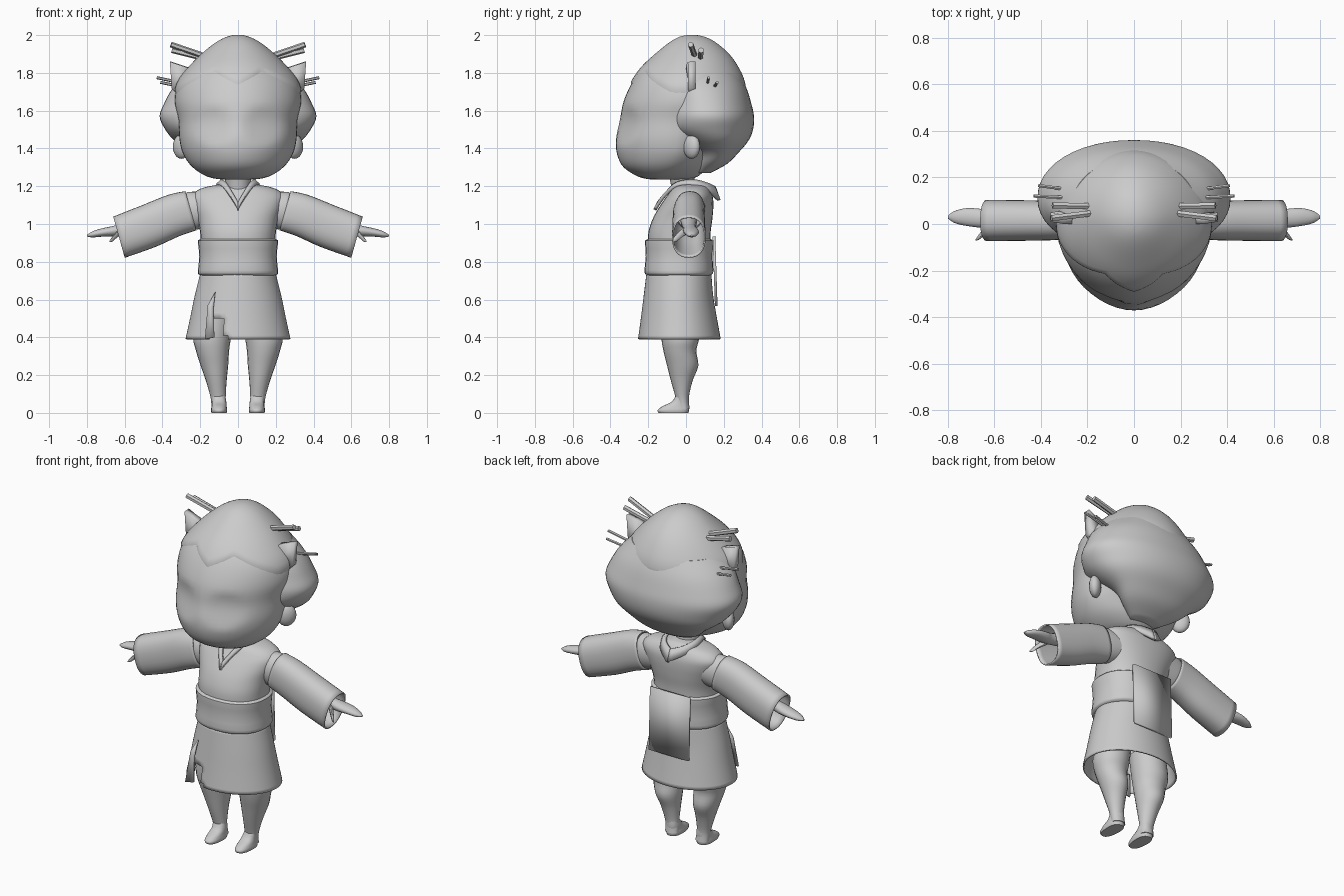
import bpy, bmesh
from math import sin, cos, pi, copysign
from mathutils import Vector

cube = bpy.data.objects.get("Cube")
if cube:
    bpy.data.objects.remove(cube, do_unlink=True)

clay = bpy.data.materials.new("plain grey")
clay.use_nodes = True
grey = (0.6, 0.6, 0.6, 1)
clay.diffuse_color = grey
clay.node_tree.nodes["Principled BSDF"].inputs["Base Color"].default_value = grey


def finish(name, bm, mirror=False, thick=0, angle=40):
    """Turn a bmesh into a smooth-shaded object."""
    bmesh.ops.remove_doubles(bm, verts=bm.verts, dist=0.0002)
    bmesh.ops.recalc_face_normals(bm, faces=bm.faces)
    mesh = bpy.data.meshes.new(name)
    bm.to_mesh(mesh)
    bm.free()
    ob = bpy.data.objects.new(name, mesh)
    bpy.context.collection.objects.link(ob)
    mesh.materials.append(clay)
    if thick:
        mod = ob.modifiers.new("thickness", "SOLIDIFY")
        mod.thickness, mod.offset = thick, 0
    if mirror:
        ob.modifiers.new("mirror", "MIRROR")
    bpy.ops.object.select_all(action="DESELECT")
    bpy.context.view_layer.objects.active = ob
    ob.select_set(True)
    bpy.ops.object.shade_smooth_by_angle(angle=angle * pi / 180)
    return ob


def skin(rows, closed=True, caps=True):
    """Join rows of points into a quad surface."""
    bm = bmesh.new()
    grid = [[bm.verts.new(p) for p in row] for row in rows]
    n = len(rows[0])
    for a, b in zip(grid, grid[1:]):
        for i in range(n if closed else n - 1):
            j = (i + 1) % n
            bm.faces.new((a[i], a[j], b[j], b[i]))
    if caps:
        bm.faces.new(grid[0])
        bm.faces.new(grid[-1])
    return bm


def blend(stations, steps):
    """Catmull-Rom interpolation through the stations."""
    pts = [stations[0], *stations, stations[-1]]
    out = []
    for k in range(len(stations) - 1):
        for s in range(steps):
            t = s / steps
            out.append([0.5 * (2 * b + (c - a) * t + (2 * a - 5 * b + 4 * c - d) * t * t
                               + (3 * b - a - 3 * c + d) * t ** 3)
                        for a, b, c, d in zip(*pts[k:k + 4])])
    return out + [list(stations[-1])]


def ring(cx, cy, rx, front, back, a, power=1.0):
    s, c = sin(a), cos(a)
    r = back if s > 0 else front
    return (cx + rx * copysign(abs(c) ** power, c), cy + r * copysign(abs(s) ** power, s))


def tube(stations, axis="z", sides=32, steps=4, power=1.0, shear=0, caps=True):
    """Stations hold: position, two centre values, width, front depth, back depth."""
    rows = []
    for t, *shape in blend(stations, steps):
        row = []
        for i in range(sides):
            u, v = ring(*shape, 2 * pi * i / sides, power)
            row.append((u, v, t) if axis == "z" else (t + shear * (v - shape[1]), u, v))
        rows.append(row)
    return skin(rows, caps=caps)


def plate(name, points, thick, mirror=False):
    bm = bmesh.new()
    bm.faces.new([bm.verts.new(p) for p in points])
    return finish(name, bm, mirror, thick)


def rod(bm, start, end, radius):
    """Add a square stick between two points."""
    a, b = Vector(start), Vector(end)
    turn = (b - a).to_track_quat("Z", "Y").to_matrix().to_4x4()
    made = bmesh.ops.create_cone(bm, cap_ends=True, segments=6, radius1=radius, radius2=radius,
                                 depth=(b - a).length)
    turn.translation = (a + b) / 2
    bmesh.ops.transform(bm, matrix=turn, verts=made["verts"])


# Head, with slight eye hollows and a nose ridge
skull = [(1.235, 0, -.12, .08, .06, .12), (1.25, 0, -.12, .16, .13, .18),
         (1.3, 0, -.09, .24, .24, .2), (1.37, 0, -.06, .29, .305, .2),
         (1.45, 0, -.05, .31, .32, .24), (1.55, 0, -.03, .315, .32, .3),
         (1.65, 0, 0, .335, .33, .31), (1.75, 0, .01, .315, .295, .295),
         (1.83, 0, .02, .255, .25, .25), (1.9, 0, .03, .185, .185, .19),
         (1.96, 0, .03, .11, .11, .12), (1.99, 0, .03, .05, .055, .06), (2, 0, .03, .005, .005, .005)]
head = tube(skull, sides=48, power=1.05)
for v in head.verts:
    if v.co.y < -.1:
        hollow = max(0, 1 - (abs(v.co.x) - .13) ** 2 / .012 - (v.co.z - 1.52) ** 2 / .012)
        v.co.y += .02 * hollow
finish("head", head)

# Hair cap with a widow's peak, following the skull
levels = blend(skull, 6)


def skull_point(z, a, grow):
    for lo, hi in zip(levels, levels[1:]):
        if lo[0] <= z <= hi[0]:
            t = (z - lo[0]) / (hi[0] - lo[0])
            cx, cy, *r = [p + (q - p) * t for p, q in zip(lo[1:], hi[1:])]
            return (*ring(cx, cy, *[k + grow for k in r], a, 1.05), z + grow * .3)


def hairline(a):
    off = abs((a + pi / 2 + pi) % (2 * pi) - pi)
    if off < .5:
        return 1.725 + .075 * off / .5
    return 1.8 - .12 * min(1, (off - .5) / .8)


cap_rows = []
for k in range(17):
    row = []
    for i in range(64):
        a = 2 * pi * i / 64
        low = hairline(a)
        row.append(skull_point(low + (1.9995 - low) * (1 - (1 - k / 16) ** 1.6), a, .007 if k else -.006))
    cap_rows.append(row)
finish("hair_cap", skin(cap_rows))

# Swept hair roll around the sides and back
finish("hair_roll", tube([
    (1.27, 0, .09, .09, .05, .04), (1.32, 0, .14, .18, .09, .08), (1.38, 0, .17, .25, .13, .11),
    (1.44, 0, .15, .335, .19, .18), (1.5, 0, .12, .385, .24, .235), (1.57, 0, .11, .415, .235, .25),
    (1.64, 0, .1, .39, .21, .245), (1.72, 0, .08, .345, .17, .24), (1.8, 0, .06, .27, .1, .22)], sides=48, power=.95))

# Ears
ear = bmesh.new()
bmesh.ops.create_uvsphere(ear, u_segments=16, v_segments=10, radius=1)
for v in ear.verts:
    v.co = (.3 + .045 * v.co.x, .03 + .04 * v.co.y + .02 * v.co.x, 1.41 + .065 * v.co.z)
finish("ears", ear, True)

# Pointed hair bows
plate("hair_bows", [(.24, .02, 1.82), (.3, .02, 1.84), (.36, .03, 1.86), (.35, .03, 1.72), (.29, .04, 1.66)], .04, True)

# Hairpins
pins = bmesh.new()
rod(pins, (.15, .05, 1.88), (.355, .025, 1.95), .015)
rod(pins, (.15, .075, 1.87), (.35, .08, 1.92), .015)
rod(pins, (.22, .11, 1.73), (.43, .12, 1.775), .008)
rod(pins, (.22, .14, 1.71), (.41, .165, 1.75), .008)
finish("hairpins", pins, True)

# Neck and kimono top
finish("neck", tube([(1.08, 0, 0, .08, .07, .07), (1.18, 0, -.01, .065, .065, .06), (1.3, 0, -.03, .08, .07, .07)]))
finish("kimono_top", tube([
    (.85, 0, -.03, .195, .17, .16), (.95, 0, -.03, .2, .17, .16), (1.03, 0, 0, .215, .175, .14),
    (1.1, 0, .02, .24, .155, .125), (1.15, 0, .03, .245, .13, .11), (1.19, 0, .03, .19, .1, .09),
    (1.215, 0, .03, .07, .06, .06)], power=.9))

# Crossed collar band standing away at the nape
outer = [(0, -.165, 1.075), (.04, -.12, 1.145), (.085, -.05, 1.2), (.11, .04, 1.205), (.08, .12, 1.17), (0, .175, 1.125)]
inner = [(0, -.145, 1.115), (.025, -.11, 1.155), (.06, -.05, 1.215), (.085, .04, 1.23), (.06, .11, 1.215), (0, .15, 1.195)]
finish("collar", skin([blend(outer, 4), blend(inner, 4)], closed=False, caps=False), True, .018)

# Sash with rounded rims, and its hanging back panel
finish("sash", tube([
    (.725, 0, -.035, .19, .165, .16), (.735, 0, -.035, .21, .18, .175), (.755, 0, -.035, .212, .185, .18),
    (.83, 0, -.035, .205, .178, .175), (.9, 0, -.035, .212, .182, .18), (.915, 0, -.035, .21, .178, .175),
    (.922, 0, -.035, .19, .16, .16)], steps=2, power=.9))
plate("sash_panel", [(-.13, .148, .935), (.13, .148, .935), (.13, .16, .565), (-.13, .16, .565)], .014)

# Flared open skirt with a stepped slit
skirt = tube([(.74, 0, -.035, .195, .17, .165), (.62, 0, -.035, .225, .185, .175),
              (.5, 0, -.035, .25, .2, .195), (.39, 0, -.035, .274, .215, .215)], sides=64, caps=False)
slit = [f for f in skirt.faces if f.calc_center_median().y < 0
        and -.15 < f.calc_center_median().x < -.065 and f.calc_center_median().z < .49]
bmesh.ops.delete(skirt, geom=slit, context="FACES")
finish("skirt", skirt, thick=.008)
plate("skirt_flap", [(-.12, -.205, .64), (-.13, -.225, .55), (-.125, -.24, .4), (-.175, -.245, .39), (-.16, -.215, .57)], .01)

# Hollow sleeves
finish("sleeves", tube([(.25, .02, 1.07, .075, .1, .1), (.34, .015, 1.045, .08, .105, .105),
                        (.47, .015, .99, .083, .108, .108), (.63, .015, .93, .085, .105, .105)],
                       "x", shear=.28, power=.85, caps=False), True, .008)
finish("shoulders", tube([(.15, .025, 1.08, .08, .09, .09), (.24, .02, 1.07, .078, .1, .1),
                          (.262, .02, 1.065, .072, .092, .092)], "x", shear=.2), True)

# Arms, mitten hands and thumbs
finish("arms", tube([(.26, .015, 1.06, .05, .05, .05), (.45, .015, 1.02, .045, .045, .045),
                     (.6, .02, .975, .033, .033, .033), (.66, .025, .965, .04, .03, .025),
                     (.72, .03, .955, .038, .022, .022), (.77, .03, .945, .026, .016, .016),
                     (.8, .03, .938, .006, .004, .004)], "x", sides=16), True)
finish("thumbs", tube([(.61, 0, .965, .02, .02, .02), (.64, -.03, .945, .017, .018, .018),
                       (.665, -.055, .92, .012, .014, .014), (.68, -.068, .908, .003, .004, .004)], "x", sides=10), True)

# Legs and feet
finish("legs", tube([(.02, .1, -.01, .04, .035, .03), (.08, .105, -.02, .04, .035, .035),
                     (.17, .115, -.02, .055, .06, .055), (.25, .125, -.02, .073, .08, .085),
                     (.33, .135, -.03, .088, .09, .085), (.4, .137, -.03, .1, .1, .1),
                     (.52, .12, -.03, .1, .1, .1)], sides=20), True)
finish("feet", tube([(0, .1, -.05, .04, .095, .062), (.015, .1, -.05, .043, .1, .066),
                     (.035, .1, -.045, .04, .08, .06), (.06, .1, -.03, .038, .045, .046),
                     (.1, .105, -.02, .036, .03, .033)], sides=20, power=.85), True)
